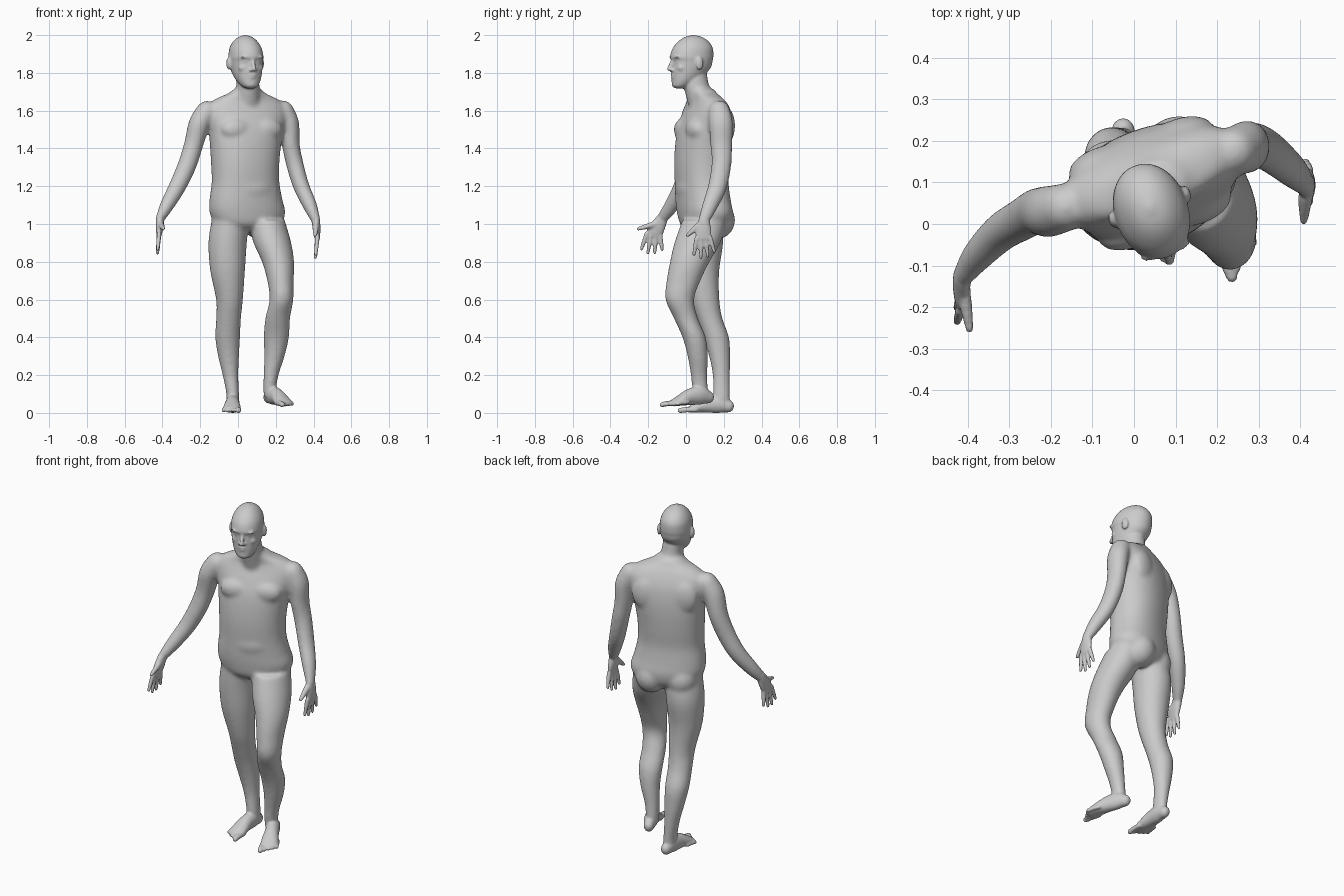
import bpy, bmesh
from math import sin, cos, pi, radians
from mathutils import Vector, Matrix

TURN = radians(20)                                  # the whole body is turned a little
R = Vector((cos(TURN), sin(TURN), 0))               # body side axis
F = Vector((sin(TURN), -cos(TURN), 0))              # body front axis
X = Vector((1, 0, 0))
Z = Vector((0, 0, 1))


def spline(rows, n=4):
    """Catmull-Rom through rows of (x, y, z, half width, half depth)."""
    rows = [Vector(r) for r in rows]
    pts = [rows[0] * 2 - rows[1]] + rows + [rows[-1] * 2 - rows[-2]]
    out = []
    for i in range(1, len(pts) - 2):
        p, q, r, s = pts[i - 1:i + 3]
        for k in range(n):
            t = k / n
            out.append(0.5 * (2 * q + (r - p) * t + (2 * p - 5 * q + 4 * r - s) * t * t
                              + (3 * q - p - 3 * r + s) * t ** 3))
    return out + [rows[-1]]


def loft(bm, rows, side, flat=False, power=2.0, seg=28):
    """Elliptic sections along a path; level rings if flat, else rounded ends."""
    rows = spline(rows)
    cs = [Vector(r[:3]) for r in rows]
    rings = []
    for i, r in enumerate(rows):
        t = Z if flat else (cs[min(i + 1, len(cs) - 1)] - cs[max(i - 1, 0)]).normalized()
        rings.append((cs[i], t, max(r[3], .002), max(r[4], .002)))
    if not flat:
        for end, sign in ((0, -1), (-1, 1)):
            c, t, a, b = rings[end]
            caps = [(c + t * sign * min(a, b) * sin(q), t, a * cos(q), b * cos(q)) for q in (.5, 1, 1.4)]
            rings = caps[::-1] + rings if sign < 0 else rings + caps
    loops = []
    for c, t, a, b in rings:
        u = (side - t * side.dot(t)).normalized()
        v = t.cross(u)
        loop = []
        for k in range(seg):
            ca, sa = cos(2 * pi * k / seg), sin(2 * pi * k / seg)
            f = (abs(ca) ** power + abs(sa) ** power) ** (-1 / power)
            loop.append(bm.verts.new(c + u * a * ca * f + v * b * sa * f))
        loops.append(loop)
    for p, q in zip(loops, loops[1:]):
        for k in range(seg):
            bm.faces.new((p[k], p[(k + 1) % seg], q[(k + 1) % seg], q[k]))
    bm.faces.new(loops[0][::-1])
    bm.faces.new(loops[-1])


def at(s, f, z, c=(.045, .095)):
    return Vector((c[0], c[1], z)) + R * s + F * f


def blob(bm, pos, size):
    m = Matrix.Translation(pos) @ Matrix.Rotation(TURN, 4, 'Z') @ Matrix.Diagonal((*size, 1))
    bmesh.ops.create_uvsphere(bm, u_segments=20, v_segments=12, radius=1, matrix=m)


def skin(name, bm, voxel, smooth):
    bmesh.ops.recalc_face_normals(bm, faces=bm.faces)
    me = bpy.data.meshes.new(name)
    bm.to_mesh(me)
    bm.free()
    ob = bpy.data.objects.new(name, me)
    bpy.context.collection.objects.link(ob)
    m = ob.modifiers.new("fuse", 'REMESH')
    m.mode, m.voxel_size, m.use_smooth_shade = 'VOXEL', voxel, True
    m = ob.modifiers.new("soften", 'SMOOTH')
    m.factor, m.iterations = .5, smooth
    return ob


core = bmesh.new()

# Torso
loft(core, [(.055, .10, .965, .11, .08), (.053, .10, 1.0, .175, .118), (.05, .10, 1.06, .205, .133),
            (.042, .09, 1.13, .197, .133), (.04, .083, 1.22, .182, .132), (.038, .085, 1.32, .183, .138),
            (.04, .092, 1.42, .192, .138), (.045, .10, 1.50, .205, .130), (.045, .108, 1.57, .222, .112),
            (.045, .110, 1.62, .222, .092), (.045, .105, 1.66, .175, .076), (.047, .09, 1.69, .105, .07),
            (.05, .08, 1.715, .07, .066)], R, True, 2.25, 40)
for s in (-1, 1):
    blob(core, at(s * .085, .085, 1.50), (.085, .045, .06))      # chest muscle
    blob(core, at(s * .085, -.045, 1.02), (.09, .095, .10))      # buttock
    blob(core, at(s * .10, -.085, 1.52), (.085, .045, .10))      # shoulder blade
blob(core, at(0, .10, 1.19), (.11, .045, .08))                   # belly

# Neck
loft(core, [(.047, .085, 1.62, .072, .07), (.05, .068, 1.68, .066, .07), (.052, .052, 1.74, .06, .07),
            (.045, .04, 1.81, .06, .07)], R, True)

# Legs
loft(core, [(-.04, .08, 1.02, .10, .11), (-.055, .085, .90, .102, .112), (-.055, .082, .75, .092, .094),
            (-.045, .10, .60, .071, .077), (-.05, .125, .50, .066, .068), (-.055, .16, .40, .066, .068),
            (-.05, .178, .30, .056, .056), (-.04, .187, .20, .042, .046), (-.028, .187, .10, .034, .046),
            (-.026, .187, .05, .036, .046)], X, True)
loft(core, [(.15, .10, 1.02, .098, .12), (.182, .06, .90, .10, .122), (.212, .02, .80, .085, .105),
            (.225, -.013, .70, .07, .09), (.23, -.033, .60, .063, .076), (.21, 0, .50, .066, .064),
            (.203, .043, .40, .067, .062), (.193, .062, .30, .054, .054), (.175, .069, .20, .04, .044),
            (.168, .075, .12, .034, .042), (.17, .08, .08, .034, .042)], X, True)

# Arms
loft(core, [(-.165, .04, 1.595, .058, .058), (-.205, .03, 1.53, .057, .062), (-.235, .03, 1.42, .051, .056),
            (-.27, .01, 1.31, .050, .051), (-.32, -.02, 1.20, .046, .047), (-.375, -.075, 1.10, .038, .04),
            (-.412, -.125, 1.03, .025, .031)], X)
loft(core, [(.24, .175, 1.60, .055, .058), (.27, .185, 1.53, .054, .064), (.28, .187, 1.42, .047, .058),
            (.30, .188, 1.32, .046, .053), (.335, .167, 1.20, .043, .05), (.38, .128, 1.10, .038, .042),
            (.412, .095, 1.02, .025, .031)], X)

# Fuse the large masses, then add the finer parts on top
base = skin("core_helper", core, .01, 8)
body = bmesh.new()
ev = base.evaluated_get(bpy.context.evaluated_depsgraph_get())
body.from_mesh(ev.to_mesh())
ev.to_mesh_clear()
bpy.data.objects.remove(base)

# Head
HC = (.042, .03)


def face(s, f, z, size):
    blob(body, at(s, f, z, HC), size)


loft(body, [(*at(0, f, z, HC), a, b) for z, f, a, b in
            ((1.718, .064, .022, .026), (1.73, .06, .042, .047), (1.757, .04, .061, .069), (1.79, .02, .074, .09),
             (1.83, .003, .083, .107), (1.865, -.002, .087, .111), (1.885, 0, .088, .117), (1.93, -.006, .081, .109),
             (1.965, -.01, .062, .084), (1.988, -.01, .037, .05), (2.001, -.01, .004, .006))], R, True, 2.1, 40)
for s in (-1, 1):
    face(s * .093, -.012, 1.85, (.011, .021, .034))     # ear
    face(s * .035, .098, 1.884, (.028, .014, .008))     # brow
    face(s * .033, .091, 1.863, (.014, .013, .010))     # eye
    face(s * .042, .075, 1.826, (.026, .022, .022))     # cheek
    face(s * .013, .113, 1.815, (.009, .012, .008))     # nostril
loft(body, [(*at(0, f, z, HC), a, a) for f, z, a in
            ((.106, 1.872, .009), (.117, 1.845, .010), (.126, 1.82, .012))], R, seg=16)   # nose
face(0, .104, 1.79, (.024, .012, .006))                 # upper lip
face(0, .103, 1.777, (.021, .012, .006))                # lower lip
face(0, .093, 1.742, (.022, .018, .016))                # chin


# Hands
def hand(wrist, knuckle, aim, across, thumb):
    wrist, knuckle, aim, across = map(Vector, (wrist, knuckle, aim, across))
    mid = wrist.lerp(knuckle, .55)
    loft(body, [(*wrist, .023, .03), (*mid, .02, .041), (*knuckle, .014, .042)], X)
    for i, length in enumerate((.085, .102, .097, .075)):
        k = i - 1.5
        a = knuckle + across * k * .024
        b = a + aim.normalized() * length + across * k * .012
        loft(body, [(*a, .0125, .0125), (*a.lerp(b, .5), .0115, .0115), (*b, .009, .009)], X, seg=14)
    a, b = map(Vector, thumb)
    loft(body, [(*a, .018, .018), (*a.lerp(b, .5), .0145, .0145), (*b, .010, .010)], X, seg=14)


hand((-.412, -.125, 1.03), (-.418, -.172, .945), (-.08, -.12, -1), (0, 1, -.1),
     ((-.41, -.16, 1.0), (-.395, -.252, .975)))
hand((.412, .095, 1.02), (.42, .092, .925), (-.1, .05, -1), (0, 1, .05),
     ((.412, .065, .99), (.408, .008, .94)))


# Feet
def foot(heel, yaw, lateral, lift_heel, lift_toe):
    d = Vector((sin(yaw), -cos(yaw), 0))
    s = Vector((cos(yaw), sin(yaw), 0))

    def p(dist, off, h):
        z = h + lift_heel + (lift_toe - lift_heel) * dist / .29
        return (*(Vector((*heel, z)) + d * dist + s * off * lateral),)
    loft(body, [(*p(dist, 0, h), a, b) for dist, h, a, b in
                ((.027, .034, .028, .033), (.075, .048, .036, .049), (.135, .044, .039, .044),
                 (.19, .030, .046, .030), (.232, .018, .045, .018))], s)
    for i in range(5):
        r = .0145 if i == 0 else .0105
        off = -.034 + .0185 * i
        loft(body, [(*p(.20 - .008 * i, off, .017), r, r), (*p(.25 - .010 * i, off * 1.08, .017), r, r),
                    (*p(.282 - .013 * i, off * 1.1, .013), r, r)], s, seg=14)


foot((-.025, .253), radians(-2), -1, 0, 0)
foot((.15, .145), radians(25), 1, .05, .03)

skin("human_body", body, .006, 4)
